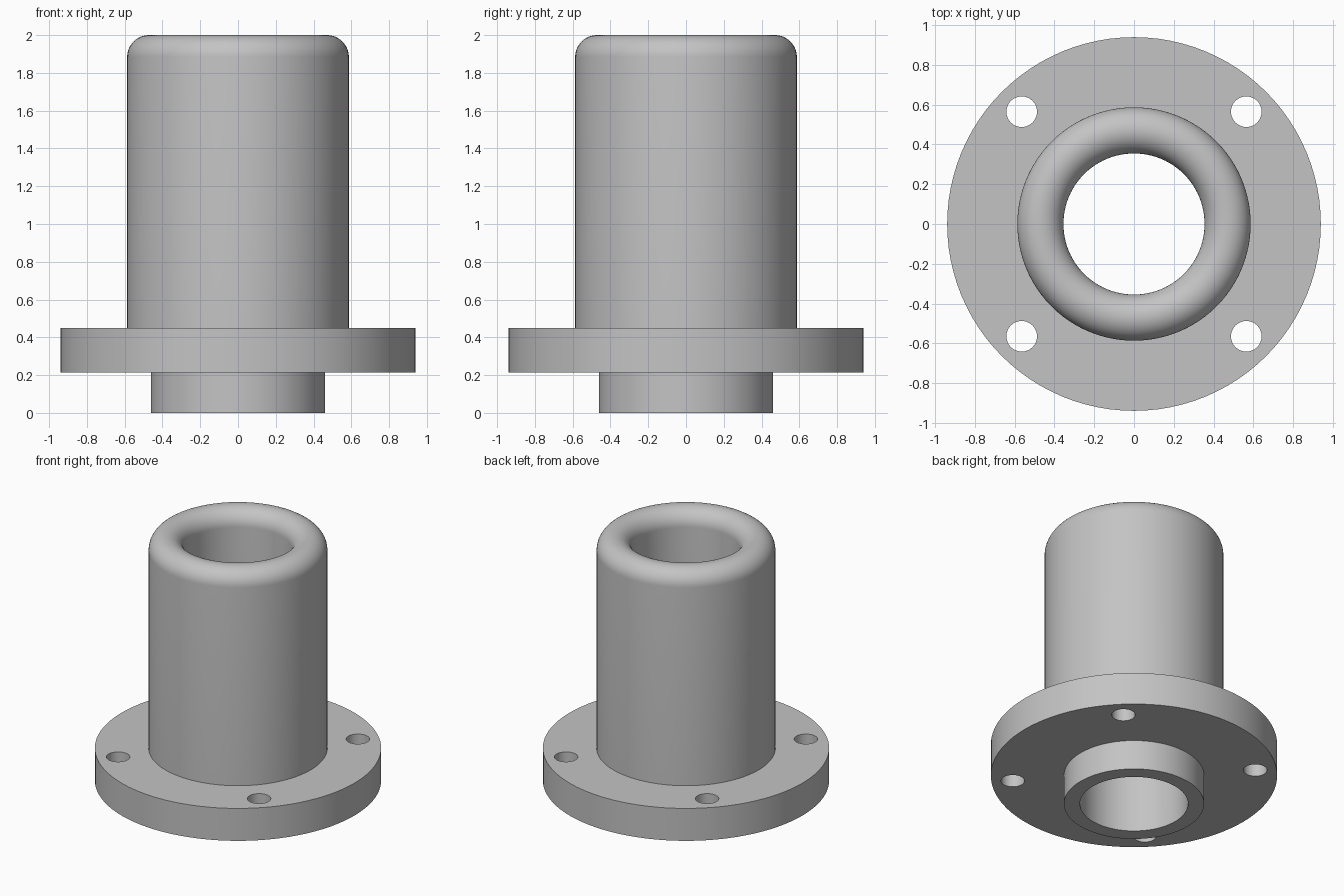
import bpy, bmesh, math
from mathutils import Matrix

cube = bpy.data.objects.get("Cube")
if cube:
    bpy.data.objects.remove(cube, do_unlink=True)

SEGMENTS = 96
BORE, SLEEVE, SPIGOT, FLANGE = 0.355, 0.587, 0.46, 0.94
FLANGE_BOTTOM, FLANGE_TOP, TOP = 0.215, 0.45, 2.0
HOLE_RADIUS, HOLE_OFFSET = 0.077, 0.565

# Plain grey metal
metal = bpy.data.materials.new("grey metal")
metal.use_nodes = True
grey = (0.55, 0.55, 0.55, 1)
metal.diffuse_color = grey
metal.node_tree.nodes["Principled BSDF"].inputs["Base Color"].default_value = grey


def add_object(name, bm):
    bmesh.ops.recalc_face_normals(bm, faces=bm.faces)
    mesh = bpy.data.meshes.new(name)
    bm.to_mesh(mesh)
    bm.free()
    obj = bpy.data.objects.new(name, mesh)
    bpy.context.collection.objects.link(obj)
    mesh.materials.append(metal)
    return obj


def lathe(name, profile):
    """Revolve a closed (radius, height) profile around z."""
    bm = bmesh.new()
    verts = [bm.verts.new((r, 0, z)) for r, z in profile]
    edges = [bm.edges.new((a, b)) for a, b in zip(verts, verts[1:] + verts[:1])]
    bmesh.ops.spin(bm, geom=verts + edges, cent=(0, 0, 0), axis=(0, 0, 1),
                   angle=math.tau, steps=SEGMENTS, use_merge=True)
    bmesh.ops.remove_doubles(bm, verts=bm.verts, dist=1e-5)
    return add_object(name, bm)


# Bushing: spigot, flange and sleeve with a fully rounded lip
lip = (SLEEVE - BORE) / 2
profile = [(BORE, 0), (SPIGOT, 0), (SPIGOT, FLANGE_BOTTOM), (FLANGE, FLANGE_BOTTOM),
           (FLANGE, FLANGE_TOP), (SLEEVE, FLANGE_TOP)]
profile += [(BORE + lip + lip * math.cos(a), TOP - lip + lip * math.sin(a))
            for a in (math.pi * i / 24 for i in range(25))]
bushing = lathe("flanged_bushing", profile)

# Four bolt holes through the flange
bm = bmesh.new()
height = FLANGE_TOP - FLANGE_BOTTOM + 0.1
for sx in (-1, 1):
    for sy in (-1, 1):
        place = Matrix.Translation((sx * HOLE_OFFSET, sy * HOLE_OFFSET,
                                    (FLANGE_TOP + FLANGE_BOTTOM) / 2))
        bmesh.ops.create_cone(bm, cap_ends=True, segments=48, radius1=HOLE_RADIUS,
                              radius2=HOLE_RADIUS, depth=height, matrix=place)
cutter = add_object("bolt_hole_cutter", bm)

cut = bushing.modifiers.new("bolt holes", 'BOOLEAN')
cut.operation = 'DIFFERENCE'
cut.solver = 'EXACT'
cut.object = cutter

# Bake the cut, remove the helper and smooth the round faces
bpy.ops.object.select_all(action='DESELECT')
bushing.select_set(True)
bpy.context.view_layer.objects.active = bushing
bpy.ops.object.modifier_apply(modifier=cut.name)
bpy.data.objects.remove(cutter, do_unlink=True)
bpy.ops.object.shade_smooth_by_angle(angle=math.radians(30))
